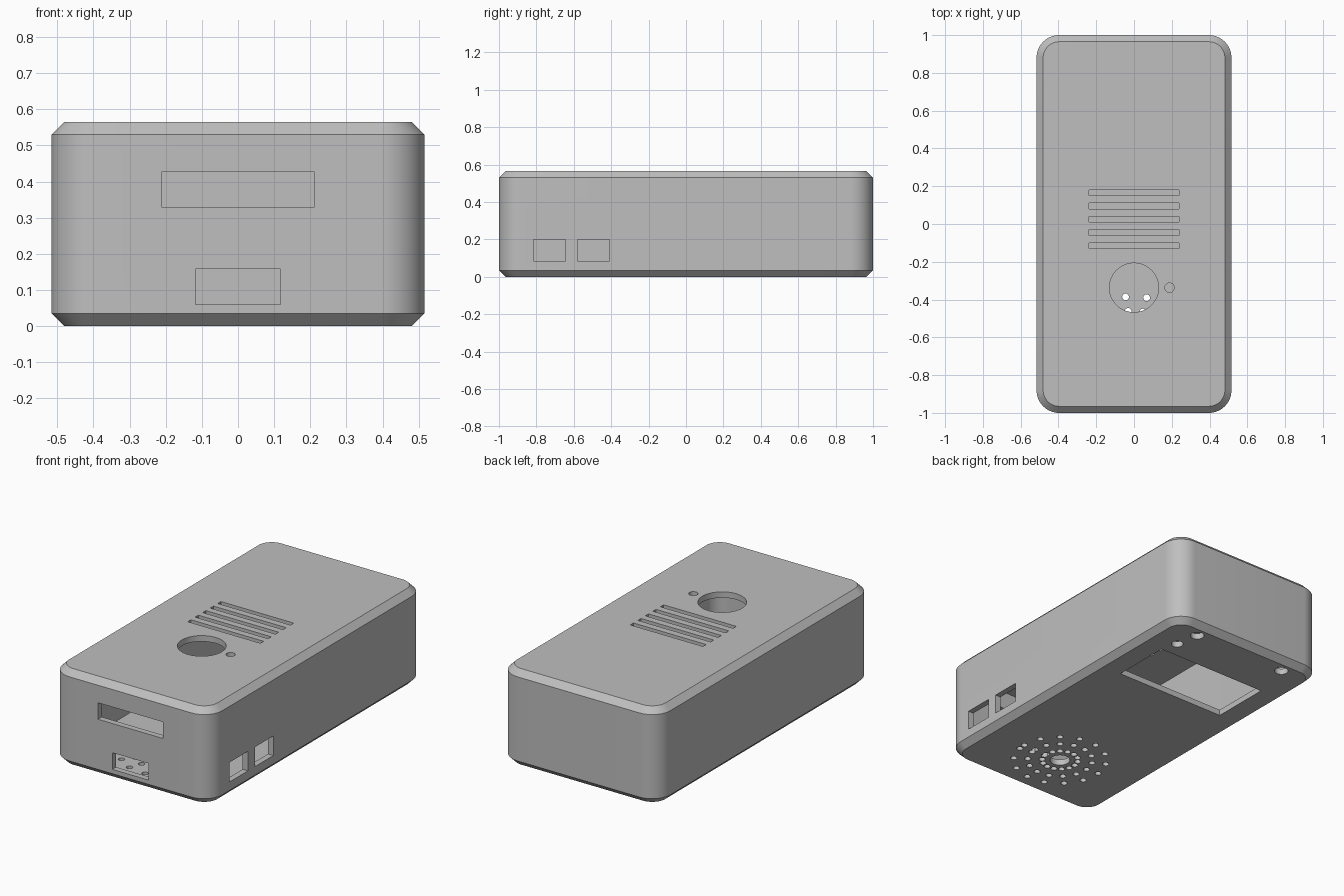
import bpy, bmesh, math
from mathutils import Matrix, Vector

cube = bpy.data.objects.get("Cube")
if cube:
    bpy.data.objects.remove(cube, do_unlink=True)

HX, HY, H = 0.516, 1.0, 0.565    # half width, half length, height
R, T = 0.12, 0.035               # corner radius, wall thickness and chamfer

grey = bpy.data.materials.new("plain_grey")
grey.use_nodes = True
colour = (0.52, 0.52, 0.52, 1)
grey.diffuse_color = colour
grey.node_tree.nodes["Principled BSDF"].inputs["Base Color"].default_value = colour


def make_object(name, bm):
    bmesh.ops.recalc_face_normals(bm, faces=bm.faces)
    mesh = bpy.data.meshes.new(name)
    bm.to_mesh(mesh)
    bm.free()
    mesh.materials.append(grey)
    obj = bpy.data.objects.new(name, mesh)
    bpy.context.scene.collection.objects.link(obj)
    return obj


def rounded_loop(bm, inset, z, segments=14):
    """Ring of vertices round a rounded rectangle, inset from the outer size."""
    r = R - inset
    ring = []
    for corner, (sx, sy) in enumerate([(1, 1), (-1, 1), (-1, -1), (1, -1)]):
        for i in range(segments + 1):
            a = math.pi / 2 * (corner + i / segments)
            ring.append(bm.verts.new((sx * (HX - R) + r * math.cos(a),
                                      sy * (HY - R) + r * math.sin(a), z)))
    return ring


def rounded_solid(name, levels):
    """Loft through (inset, height) levels and cap both ends."""
    bm = bmesh.new()
    rings = [rounded_loop(bm, inset, z) for inset, z in levels]
    for low, high in zip(rings, rings[1:]):
        for i in range(len(low)):
            j = (i + 1) % len(low)
            bm.faces.new((low[i], low[j], high[j], high[i]))
    bm.faces.new(rings[0][::-1])
    bm.faces.new(rings[-1])
    return make_object(name, bm)


def add_box(bm, low, high):
    low, high = Vector(low), Vector(high)
    scale = Matrix.Diagonal((*(high - low), 1))
    bmesh.ops.create_cube(bm, size=1, matrix=Matrix.Translation((low + high) / 2) @ scale)


def add_hole(bm, x, y, z, r, sides=24):
    bmesh.ops.create_cone(bm, cap_ends=True, segments=sides, radius1=r, radius2=r,
                          depth=0.1, matrix=Matrix.Translation((x, y, z)))


def add_grille(bm, angles, z):
    for ring in (0.1, 0.18, 0.258):
        for a in map(math.radians, angles):
            add_hole(bm, ring * math.cos(a), -0.64 + ring * math.sin(a), z, 0.018, 16)


# Chamfered case and the hollow inside it
case = rounded_solid("case", [(T, 0), (0, T), (0, H - T), (T, H)])
cavity = rounded_solid("cavity_cutter", [(T, T), (T, H - T)])

cut = bmesh.new()
floor, roof = 0.01, H - 0.01

# Roof: vent slots, large round opening, small round hole
for i in range(5):
    y = 0.165 - 0.07 * i
    add_box(cut, (-0.237, y - 0.015, H - 0.06), (0.237, y + 0.015, H + 0.05))
add_hole(cut, 0, -0.337, roof, 0.13, 64)
add_hole(cut, 0.188, -0.337, roof, 0.025)

# Front: display slot and connector slot
add_box(cut, (-0.212, -1.05, 0.33), (0.212, -0.94, 0.427))
add_box(cut, (-0.118, -1.05, 0.06), (0.118, -0.94, 0.158))

# Side ports
for y in (-0.73, -0.495):
    add_box(cut, (0.46, y - 0.086, 0.085), (0.56, y + 0.086, 0.2))

# Floor: speaker grille, hatch and mounting holes
add_hole(cut, 0, -0.64, floor, 0.055, 32)
add_grille(cut, range(0, 350, 25), floor)
add_box(cut, (-0.36, 0.312, -0.05), (0.36, 0.668, 0.06))
for x, y, r in ((0.305, 0.91, 0.038), (-0.305, 0.91, 0.038), (0.33, 0.767, 0.033)):
    add_hole(cut, x, y, floor, r)
openings = make_object("opening_cutter", cut)

# The last grille spoke overlaps the first, so it is cut on its own
spoke = bmesh.new()
add_grille(spoke, [350], floor + 0.005)
last_spoke = make_object("grille_spoke_cutter", spoke)

# Cut the openings as pockets, then hollow the case so that they break through
cutters = (openings, last_spoke, cavity)
for cutter in cutters:
    cutter.hide_render = True
    mod = case.modifiers.new(cutter.name, 'BOOLEAN')
    mod.operation, mod.solver, mod.object = 'DIFFERENCE', 'EXACT', cutter
bpy.context.view_layer.update()
evaluated = case.evaluated_get(bpy.context.evaluated_depsgraph_get())
hollow = bpy.data.meshes.new_from_object(evaluated)
case.modifiers.clear()
case.data = hollow
for cutter in cutters:
    bpy.data.objects.remove(cutter, do_unlink=True)

# Smooth corners, crisp chamfers
bpy.ops.object.select_all(action='DESELECT')
bpy.context.view_layer.objects.active = case
case.select_set(True)
bpy.ops.object.shade_smooth_by_angle(angle=math.radians(30))
